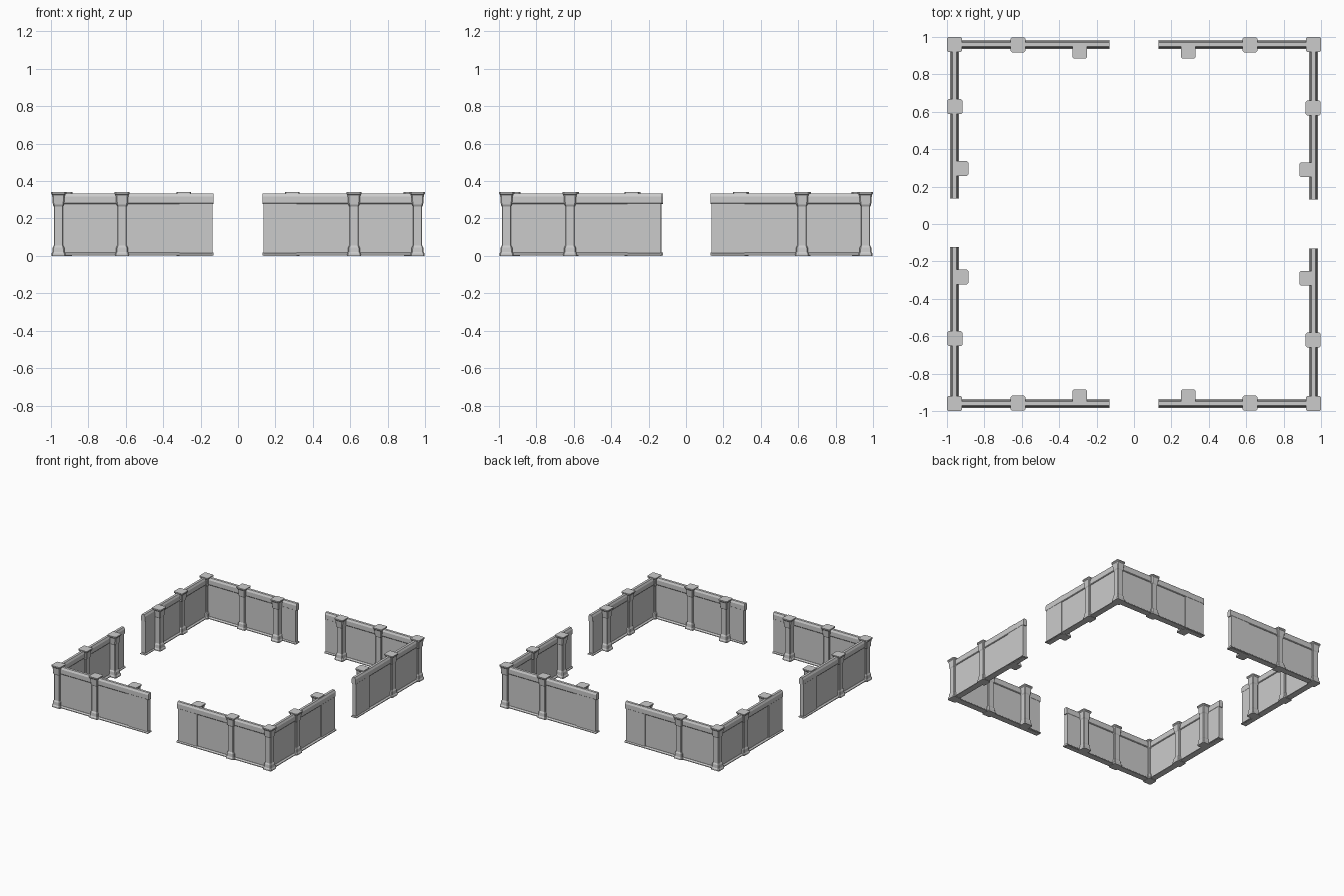
import bpy, bmesh, math
from mathutils import Matrix

cube = bpy.data.objects.get("Cube")
if cube:
    bpy.data.objects.remove(cube, do_unlink=True)

LINE = 0.96          # distance of wall centreline from the middle
GATE = 0.13          # half width of each opening


def finish(name, bm, matrix):
    bm.transform(matrix)
    bmesh.ops.recalc_face_normals(bm, faces=bm.faces)
    mesh = bpy.data.meshes.new(name)
    bm.to_mesh(mesh)
    bm.free()
    obj = bpy.data.objects.new(name, mesh)
    bpy.context.collection.objects.link(obj)


def loft(name, rings, matrix):
    """Skin matching closed rings of points and cap both ends."""
    bm = bmesh.new()
    loops = [[bm.verts.new(p) for p in ring] for ring in rings]
    for a, b in zip(loops, loops[1:]):
        for i in range(len(a)):
            j = (i + 1) % len(a)
            bm.faces.new((a[i], a[j], b[j], b[i]))
    bm.faces.new(loops[0])
    bm.faces.new(loops[-1])
    finish(name, bm, matrix)


def strip(name, half_profile, x0, x1, matrix):
    """Extrude a symmetric (half thickness, z) section along the wall."""
    section = half_profile + [(-t, z) for t, z in reversed(half_profile)]
    loft(name, [[(x, LINE + t, z) for t, z in section] for x in (x0, x1)], matrix)


POST = [(0.038, 0), (0.038, 0.012), (0.033, 0.02), (0.031, 0.045),
        (0.025, 0.056), (0.025, 0.265), (0.03, 0.274), (0.034, 0.325),
        (0.04, 0.332), (0.04, 0.341)]


def post(name, x, y, matrix):
    rings = []
    for h, z in POST:
        c = h * 0.82
        corners = [(h, -c), (h, c), (c, h), (-c, h),
                   (-h, c), (-h, -c), (-c, -h), (c, -h)]
        rings.append([(x + px, y + py, z) for px, py in corners])
    loft(name, rings, matrix)


RAIL = [(0.014, 0.277), (0.018, 0.282), (0.018, 0.318), (0.01, 0.334)]
PLINTH = [(0.025, 0.003), (0.025, 0.009), (0.014, 0.018)]
PANEL = [(0.011, 0.01), (0.011, 0.3)]
END_PANEL = [(0.017, 0.0), (0.017, 0.282)]

for k, side in enumerate(("back", "right", "front", "left")):
    turn = Matrix.Rotation(math.radians(90 * k), 4, 'Z')
    shift = 0.007 if side == "right" else 0
    for end, sign in (("a", 1), ("b", -1)):
        place = (turn @ Matrix.Translation((shift, 0, 0))
                 @ Matrix.Diagonal((sign, 1, 1, 1)))
        tag = f"{side}_{end}"
        far = LINE - sign * shift
        # Wall with its coping rail and plinth
        strip(f"{tag}_wall_panel", PANEL, GATE + 0.008, far, place)
        strip(f"{tag}_end_panel", END_PANEL, GATE + 0.007, 0.313, place)
        strip(f"{tag}_top_rail", RAIL, GATE, far, place)
        strip(f"{tag}_plinth", PLINTH, GATE, far, place)
        # Middle post and the gate post set inside the wall
        post(f"{tag}_middle_post", 0.62, LINE - 0.002, place)
        post(f"{tag}_gate_post", 0.29, LINE - 0.034, place)
    post(f"{side}_corner_post", LINE, LINE, turn)
